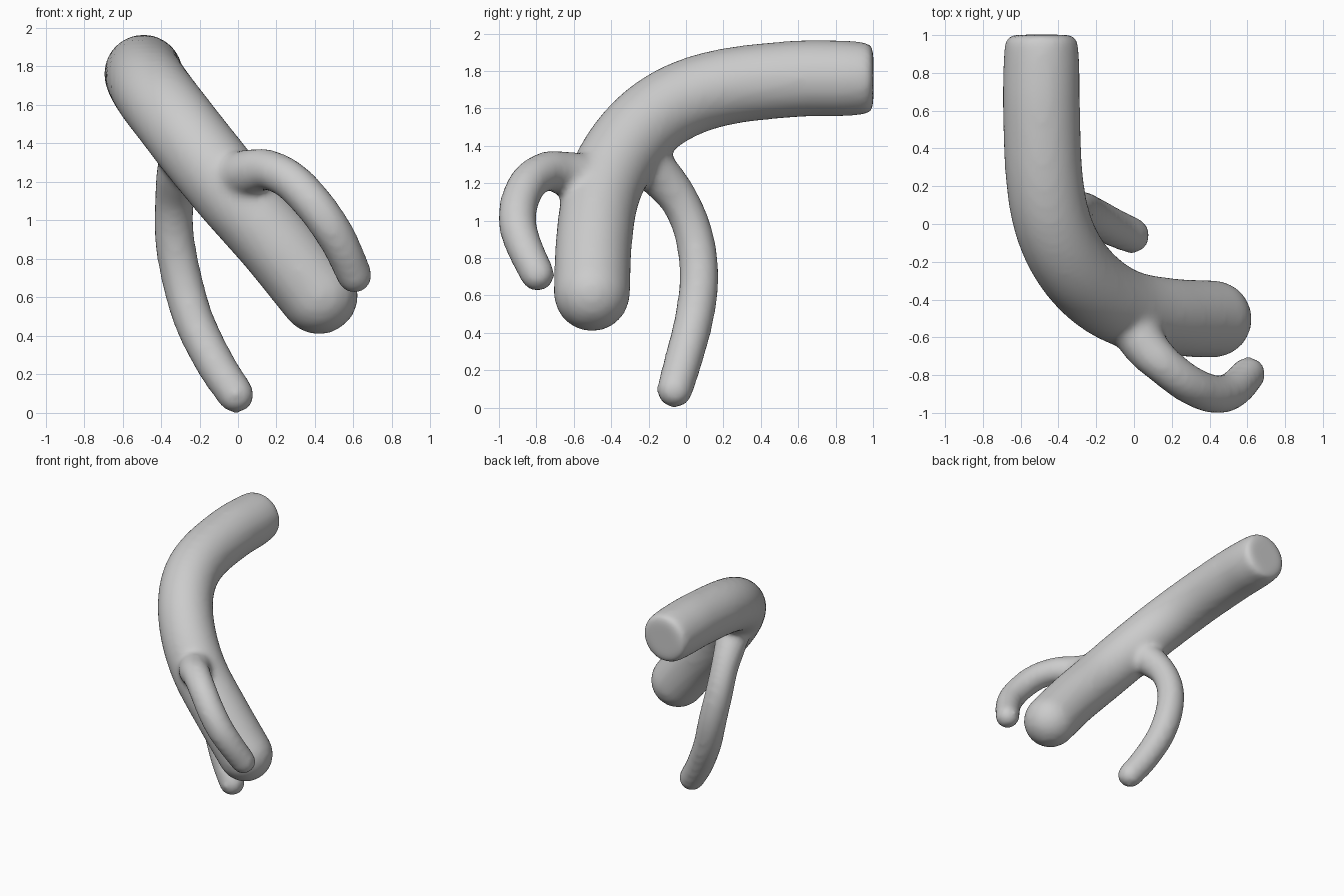
import bpy, bmesh
from math import pi, sin, cos
from mathutils import Vector

if "Cube" in bpy.data.objects:
    bpy.data.objects.remove(bpy.data.objects["Cube"])

SIDES = 28


def spline(pts, steps=8):
    """Smooth path through (x, y, z, radius) points."""
    p = [Vector(q) for q in pts]
    p = [2 * p[0] - p[1]] + p + [2 * p[-1] - p[-2]]
    out = []
    for i in range(1, len(p) - 2):
        a, b, c, d = p[i - 1:i + 3]
        for k in range(steps):
            t = k / steps
            out.append(0.5 * (2 * b + (c - a) * t + (2 * a - 5 * b + 4 * c - d) * t * t
                              + (3 * b - a - 3 * c + d) * t ** 3))
    out.append(p[-2])
    return out


def tube(bm, pts, flat_start=False):
    """Sweep a round tube; the far end is a dome, the near end flat or domed."""
    path = spline(pts)
    rings = [(q.to_3d(), q.w) for q in path]
    d0 = (rings[0][0] - rings[1][0]).normalized()
    d1 = (rings[-1][0] - rings[-2][0]).normalized()
    # rounded rim (bevel) on the flat end, dome otherwise
    c, r = rings[0]
    bev = 0.05 if flat_start else r
    angs = [k * pi / 16 for k in range(1, 8)]
    start = [(c + d0 * bev * sin(a), r - bev + bev * cos(a)) for a in reversed(angs)]
    if flat_start:
        start.insert(0, (c + d0 * bev, r - bev))
    c, r = rings[-1]
    end = [(c + d1 * r * sin(a), r * cos(a)) for a in angs]
    rings = start + rings + end

    u = d1.orthogonal()
    loops = []
    for i, (c, r) in enumerate(rings):
        t = (rings[min(i + 1, len(rings) - 1)][0] - rings[max(i - 1, 0)][0]).normalized()
        u = (u - t * u.dot(t)).normalized()
        v = t.cross(u)
        loops.append([bm.verts.new(c + (u * cos(a) + v * sin(a)) * r)
                      for a in (2 * pi * k / SIDES for k in range(SIDES))])
    for a, b in zip(loops, loops[1:]):
        for k in range(SIDES):
            n = (k + 1) % SIDES
            bm.faces.new((a[k], a[n], b[n], b[k]))
    bm.faces.new(loops[0][::-1])
    bm.faces.new(loops[-1])


bm = bmesh.new()

# Main trunk: flat-ended at the back, domed at the front
tube(bm, [(-0.49, 0.952, 1.76, 0.195), (-0.49, 0.83, 1.76, 0.203), (-0.49, 0.6, 1.758, 0.205),
          (-0.475, 0.25, 1.722, 0.205), (-0.43, 0.0, 1.652, 0.206), (-0.337, -0.2, 1.53, 0.206),
          (-0.197, -0.355, 1.35, 0.207), (-0.025, -0.452, 1.14, 0.206), (0.195, -0.492, 0.89, 0.205),
          (0.42, -0.503, 0.612, 0.205)], flat_start=True)

# Front branch, arching forward and down
tube(bm, [(-0.04, -0.48, 1.21, 0.14), (0.06, -0.645, 1.25, 0.12), (0.15, -0.74, 1.265, 0.106),
          (0.27, -0.835, 1.21, 0.103), (0.38, -0.89, 1.1, 0.103), (0.47, -0.9, 0.98, 0.102),
          (0.54, -0.865, 0.86, 0.098), (0.605, -0.795, 0.713, 0.093)])

# Rear branch, reaching down to the ground
tube(bm, [(-0.23, -0.32, 1.41, 0.14), (-0.3, -0.16, 1.26, 0.122), (-0.33, -0.03, 1.1, 0.104),
          (-0.33, 0.045, 0.91, 0.104), (-0.29, 0.07, 0.69, 0.106), (-0.225, 0.042, 0.47, 0.105),
          (-0.115, -0.015, 0.25, 0.102), (-0.012, -0.06, 0.095, 0.097)])

bmesh.ops.recalc_face_normals(bm, faces=bm.faces)
mesh = bpy.data.meshes.new("branching_tube")
bm.to_mesh(mesh)
bm.free()
obj = bpy.data.objects.new("branching_tube", mesh)
bpy.context.collection.objects.link(obj)

# Fuse the tubes and soften the joints
fuse = obj.modifiers.new("fuse", 'REMESH')
fuse.mode = 'VOXEL'
fuse.voxel_size = 0.022
fuse.use_smooth_shade = True
soft = obj.modifiers.new("soften", 'SMOOTH')
soft.factor = 0.5
soft.iterations = 12
